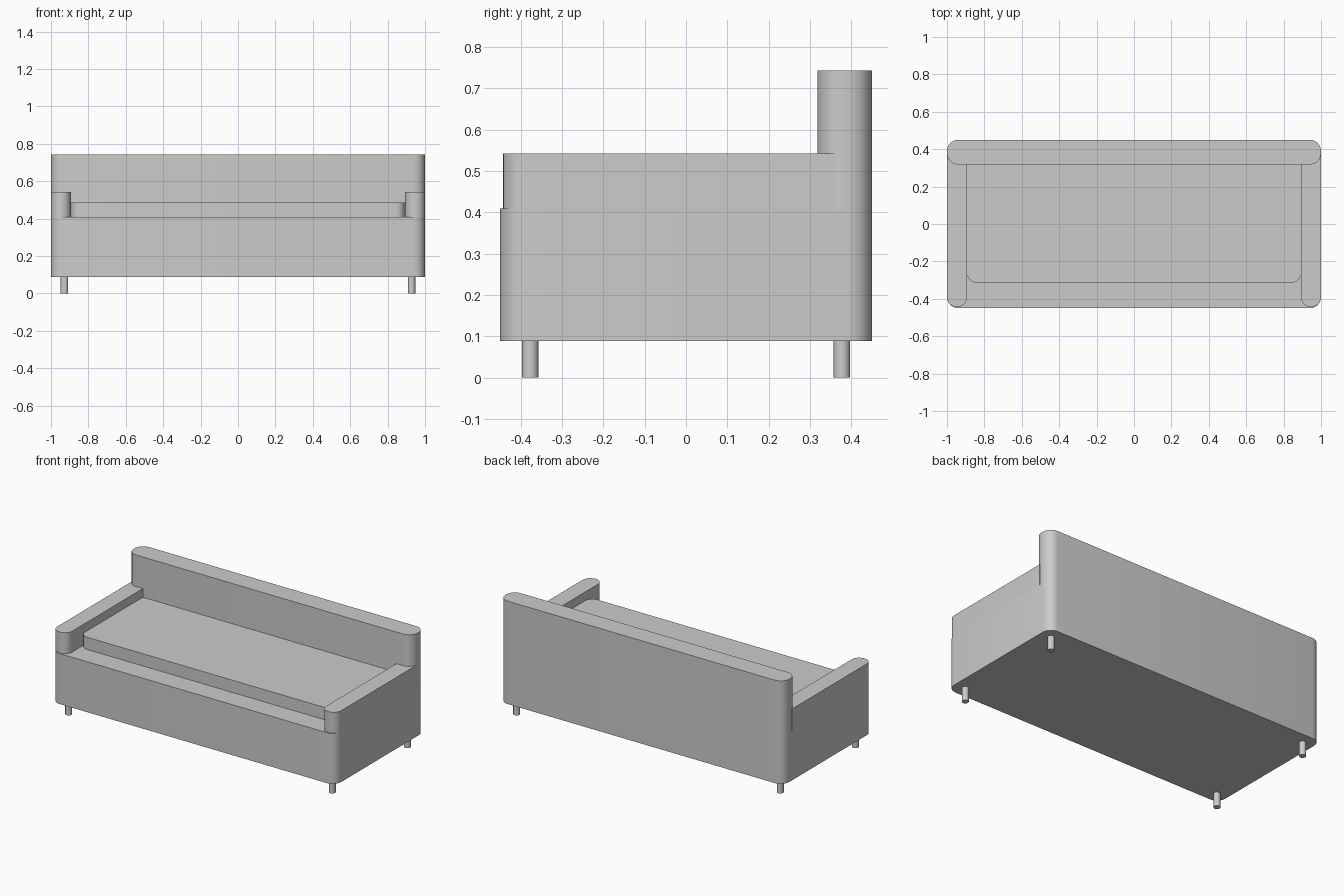
import bpy, bmesh
from math import sin, cos, pi

if "Cube" in bpy.data.objects:
    bpy.data.objects.remove(bpy.data.objects["Cube"])


def slab(name, x, y, z, radii, steps=6):
    """Upright block; radii are for front-left, front-right, back-right, back-left corners."""
    outline = []
    corners = [(x[0], y[0], 1, 1), (x[1], y[0], -1, 1),
               (x[1], y[1], -1, -1), (x[0], y[1], 1, -1)]
    for i, (cx, cy, sx, sy) in enumerate(corners):
        r = radii[i]
        if r == 0:
            outline.append((cx, cy))
            continue
        for k in range(steps + 1):
            a = pi + i * pi / 2 + k * pi / 2 / steps
            outline.append((cx + sx * r + r * cos(a), cy + sy * r + r * sin(a)))
    bm = bmesh.new()
    face = bm.faces.new([bm.verts.new((px, py, z[0])) for px, py in outline])
    top = bmesh.ops.extrude_face_region(bm, geom=[face])["geom"]
    bmesh.ops.translate(bm, vec=(0, 0, z[1] - z[0]),
                        verts=[v for v in top if isinstance(v, bmesh.types.BMVert)])
    bmesh.ops.recalc_face_normals(bm, faces=bm.faces)
    mesh = bpy.data.meshes.new(name)
    bm.to_mesh(mesh)
    bm.free()
    obj = bpy.data.objects.new(name, mesh)
    bpy.context.collection.objects.link(obj)
    smooth(obj)
    return obj


def smooth(obj):
    bpy.ops.object.select_all(action='DESELECT')
    obj.select_set(True)
    bpy.context.view_layer.objects.active = obj
    bpy.ops.object.shade_smooth_by_angle()


# Base, backrest and seat cushion
slab("base", (-1, 1), (-0.45, 0.45), (0.088, 0.409), [0.06] * 4)
slab("backrest", (-1, 1), (0.318, 0.45), (0.409, 0.743), [0.06] * 4)
slab("seat_cushion", (-0.893, 0.893), (-0.313, 0.325), (0.409, 0.487), [0.05, 0.05, 0, 0])

# Armrests, rounded at the front and running into the backrest
for side, x in (("left", (-1, -0.893)), ("right", (0.893, 1))):
    slab(side + "_armrest", x, (-0.443, 0.363), (0.409, 0.542), [0.052, 0.052, 0, 0])

# Four round legs
for side, x in (("left", -0.928), ("right", 0.928)):
    for end, y in (("front", -0.377), ("back", 0.377)):
        bpy.ops.mesh.primitive_cylinder_add(vertices=24, radius=0.02, depth=0.09,
                                            location=(x, y, 0.045))
        leg = bpy.context.object
        leg.name = f"{end}_{side}_leg"
        smooth(leg)
